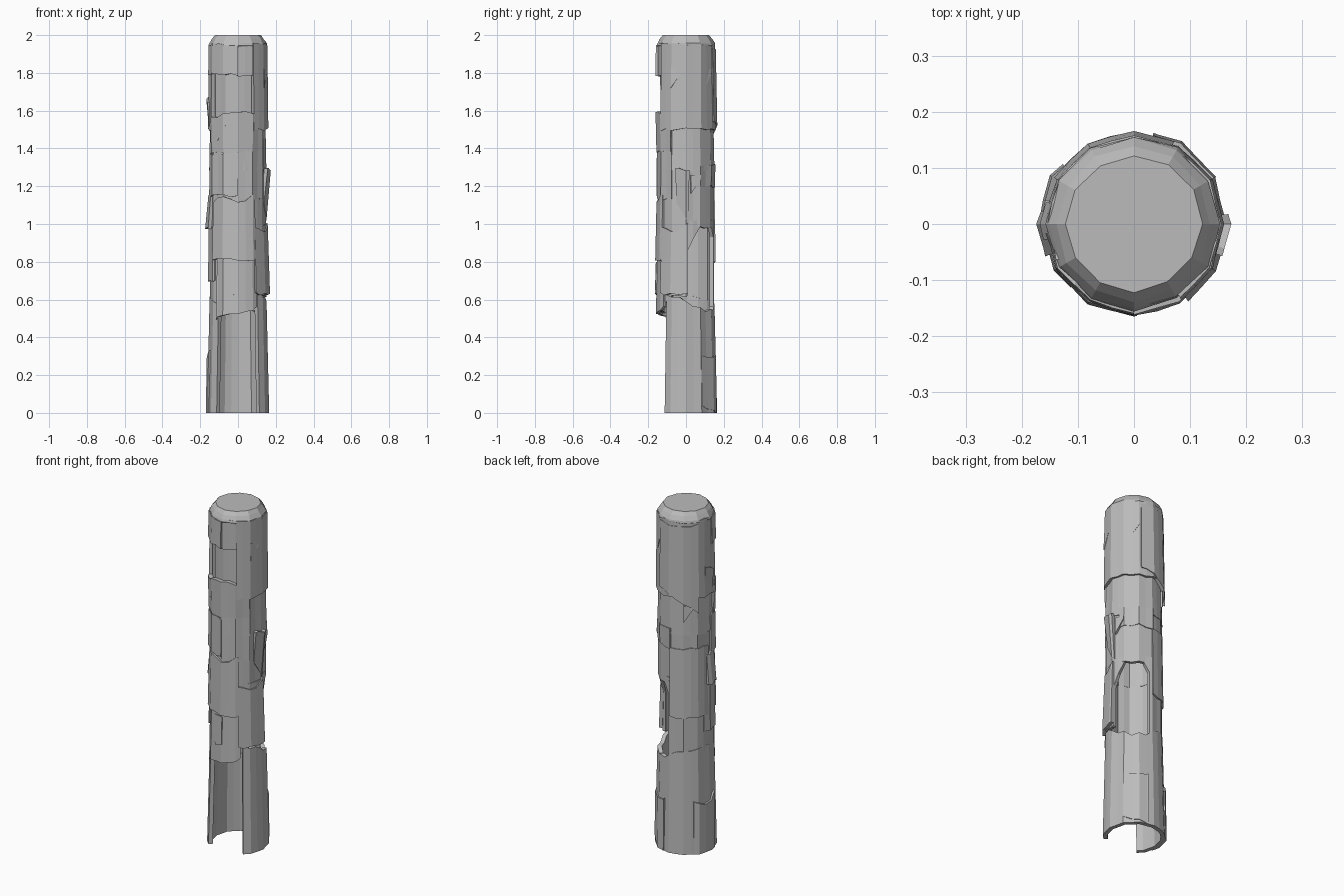
import bpy
import bmesh
import random
from math import radians, cos, sin

random.seed(4)
if "Cube" in bpy.data.objects:
    bpy.data.objects.remove(bpy.data.objects["Cube"], do_unlink=True)

grey = bpy.data.materials.new("weathered_grey")
grey.use_nodes = True
grey.diffuse_color = (0.5, 0.5, 0.5, 1)
grey.node_tree.nodes["Principled BSDF"].inputs["Base Color"].default_value = (0.5, 0.5, 0.5, 1)

SIDE = 30  # degrees per facet


def finish(name, bm):
    bmesh.ops.recalc_face_normals(bm, faces=bm.faces)
    mesh = bpy.data.meshes.new(name)
    bm.to_mesh(mesh)
    bm.free()
    mesh.materials.append(grey)
    obj = bpy.data.objects.new(name, mesh)
    bpy.context.collection.objects.link(obj)


def sample(edge, t):
    """Read a height, or interpolate along a list of heights."""
    if not isinstance(edge, list):
        return edge
    f = t * (len(edge) - 1)
    i = min(int(f), len(edge) - 2)
    return edge[i] + (edge[i + 1] - edge[i]) * (f - i)


def plate(name, a0, a1, low, high, r_low, r_high, thick=0.02, rough=0.008):
    """Ragged faceted wall between two angles (0 = +x, 270 = front)."""
    half = SIDE / 2
    steps = range(int(a0 // half) + 1, int(-(-a1 // half)))
    angles = [a0] + [s * half for s in steps] + [a1]
    wobble = {}
    bm = bmesh.new()
    loops = []
    for a in angles:
        t = (a - a0) / (a1 - a0)
        key = round(a) % 360
        if key not in wobble:
            wobble[key] = [random.uniform(-1, 1) for _ in range(3)]
        w = wobble[key]
        # keep in-between columns on the flat facet
        flat = cos(radians(half)) / cos(radians(a % SIDE - half))
        z0 = max(0, sample(low, t) + (w[0] * rough if low else 0))
        z1 = sample(high, t) + w[1] * rough
        bulge = w[2] * 0.002
        c, s = cos(radians(a)), sin(radians(a))
        rings = [(r_low, z0), (r_high, z1), (r_high - thick, z1), (r_low - thick, z0)]
        loops.append([bm.verts.new(((r * flat + bulge) * c, (r * flat + bulge) * s, z))
                      for r, z in rings])
    for p, q in zip(loops, loops[1:]):
        for i in range(4):
            j = (i + 1) % 4
            bm.faces.new((p[i], q[i], q[j], p[j]))
    if a1 - a0 < 360:
        bm.faces.new(loops[0])
        bm.faces.new(loops[-1])
    finish(name, bm)


# Hollow wall: open at the lower front, with a broken hole at the back right
plate("bottom_wall", -45, 225, 0, [.63, .61, .57, .54, .55, .6, .6, .62, .6, .58],
      .166, .152, .024)
plate("middle_wall", 84, 363, [.55, .57, .58, .58, .53, .53, .56, .62, .62], 1.0, .15, .15)
plate("hole_arch_right", 0, 30, [.84, .92, .98], 1.02, .149, .149, rough=.004)
plate("hole_arch_left", 72, 92, [.98, .9], 1.02, .149, .149, rough=.004)
plate("upper_middle_wall", 0, 360, .98, 1.3, .148, .148)
plate("waist_wall", 0, 360, 1.28, 1.52, .152, .147)
plate("upper_wall", -58, 205, 1.5, 1.95, .16, .155, .025)
plate("recessed_wall", 190, 315, 1.5, 1.95, .135, .136, .012)

# Overlapping front plates
plate("front_top_plate", 186, 270, 1.79, 1.95, .161, .158, .028)
plate("front_top_right_plate", 268, 304, 1.78, 1.95, .15, .15, .02)
plate("front_upper_plate", 200, 328, 1.38, [1.56, 1.58, 1.59, 1.57], .155, .16, .025)
plate("front_left_plate", 186, 269, 1.15, 1.37, .158, .156)
plate("front_right_plate", 270, 330, 1.13, 1.4, .153, .151)
plate("front_middle_plate", 212, 306, .81, [1.12, 1.15, 1.11, 1.16], .165, .158)
plate("front_lower_plate", 222, 310, [.5, .53, .53, .56], .82, .16, .154, .018)
plate("front_chip", 247, 272, [.7, .58, .64], .8, .163, .158, .012)

# Side plates
plate("right_lower_plate", 305, 364, .63, [.98, .95, 1.0], .17, .158, .022)
plate("right_flared_plate", 340, 366, [1.12, 1.0], [1.3, 1.28], .152, .174)
plate("left_flake", 172, 200, .98, [1.14, 1.18], .173, .156)
plate("left_upper_flake", 166, 190, [1.58, 1.52], [1.68, 1.65], .158, .168)
plate("left_lower_plate", 165, 215, .7, .98, .157, .154)

# Back plates
plate("back_foot_plate", 30, 78, [.04, .0], .3, .17, .166, .022)
plate("back_right_plate", 18, 92, 1.2, 1.31, .152, .154)
plate("back_left_plate", 90, 178, .8, 1.2, .158, .152)
plate("back_left_foot", 140, 195, 0, [.3, .27, .33], .172, .168)
plate("back_upper_plate", 64, 150, [1.55, 1.5, 1.42], 1.93, .166, .158)

# Small raised splinters
for i, (angle, z) in enumerate([(10, 1.16), (120, 1.36), (330, 1.72), (40, 1.72), (225, 1.44)]):
    plate(f"splinter_{i}", angle, angle + 20, [z, z + .08], z + .1, .16, .157, .014, .003)

# Chamfered cap closing the top
bm = bmesh.new()
rings = []
for r, z in [(.14, 1.92), (.155, 1.945), (.152, 1.957), (.137, 1.98), (.12, 2.0)]:
    ring = []
    for k in range(360 // SIDE):
        a = radians(k * SIDE)
        rr = r + random.uniform(-.003, .003)
        ring.append(bm.verts.new((rr * cos(a), rr * sin(a), z)))
    rings.append(ring)
for lower, upper in zip(rings, rings[1:]):
    for k in range(len(lower)):
        n = (k + 1) % len(lower)
        bm.faces.new((lower[k], lower[n], upper[n], upper[k]))
bm.faces.new(rings[0])
bm.faces.new(rings[-1])
finish("top_cap", bm)
